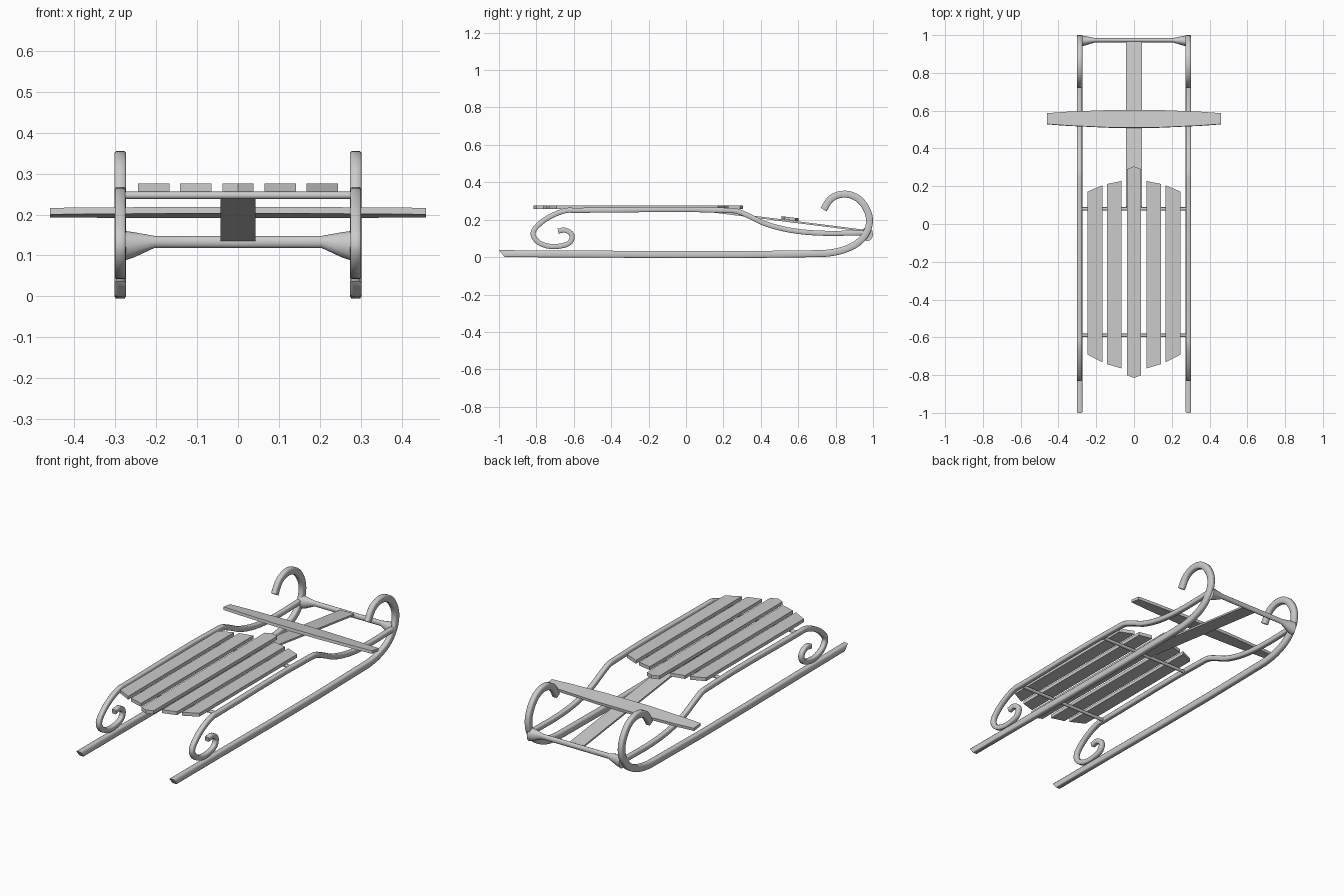
import bpy, bmesh, math
from mathutils import Vector, Matrix
from mathutils.geometry import interpolate_bezier

if "Cube" in bpy.data.objects:
    bpy.data.objects.remove(bpy.data.objects["Cube"])


def finish(name, bm, smooth=None):
    bmesh.ops.recalc_face_normals(bm, faces=bm.faces)
    me = bpy.data.meshes.new(name)
    bm.to_mesh(me)
    bm.free()
    ob = bpy.data.objects.new(name, me)
    bpy.context.collection.objects.link(ob)
    if smooth:
        bpy.ops.object.select_all(action='DESELECT')
        ob.select_set(True)
        bpy.context.view_layer.objects.active = ob
        bpy.ops.object.shade_smooth_by_angle(angle=math.radians(smooth))
    return ob


def skin(bm, rings):
    """Join vertex rings into a capped tube."""
    loops = [[bm.verts.new(p) for p in r] for r in rings]
    n = len(loops[0])
    for a, b in zip(loops, loops[1:]):
        for i in range(n):
            j = (i + 1) % n
            bm.faces.new((a[i], a[j], b[j], b[i]))
    bm.faces.new(loops[0][::-1])
    bm.faces.new(loops[-1])


def smooth_path(pts, steps=4):
    """Bezier through (y, z) points, with tangents that do not overshoot."""
    p = [Vector((0, y, z)) for y, z in pts]
    d = [(b - a).normalized() for a, b in zip(p, p[1:])]
    t = [d[0]] + [(a + b).normalized() for a, b in zip(d, d[1:])] + [d[-1]]
    out = [p[0]]
    for i in range(len(p) - 1):
        h = (p[i + 1] - p[i]).length / 3
        out += interpolate_bezier(p[i], p[i] + t[i] * h, p[i + 1] - t[i + 1] * h,
                                  p[i + 1], steps + 1)[1:]
    return out


def bent_bar(name, x, pts, hx, hz, slant=0.0):
    """Bar of box section, softly cornered, swept along a path in the YZ plane."""
    path = smooth_path(pts)
    c = 0.72
    section = [(1, c), (c, 1), (-c, 1), (-1, c), (-1, -c), (-c, -1), (c, -1), (1, -c)]
    rings = []
    for i, p in enumerate(path):
        t = (path[min(i + 1, len(path) - 1)] - path[max(i - 1, 0)]).normalized()
        n = Vector((0, -t.z, t.y))
        back = slant if i == 0 else 0
        rings.append([p + Vector((x + u * hx, -v * back, 0)) + n * (v * hz)
                      for u, v in section])
    bm = bmesh.new()
    skin(bm, rings)
    return finish(name, bm, 60)


def board(name, outline, z0, z1):
    bm = bmesh.new()
    skin(bm, [[(x, y, z) for x, y in outline] for z in (z0, z1)])
    return finish(name, bm)


def cross_bar(name, stations, sides=12):
    """Bar along x; each station is (x, y, z, radius_y, radius_z)."""
    bm = bmesh.new()
    ang = [2 * math.pi * i / sides for i in range(sides)]
    skin(bm, [[(x, y + ry * math.cos(a), z + rz * math.sin(a)) for a in ang]
              for x, y, z, ry, rz in stations])
    return finish(name, bm, 40)


# Runners with front curls, and upper rails with rear scrolls
runner = [(-0.985, 0.0185), (0.70, 0.0185), (0.755, 0.021), (0.837, 0.037), (0.917, 0.075),
          (0.965, 0.131), (0.981, 0.193), (0.968, 0.251), (0.92, 0.313),
          (0.85, 0.337), (0.778, 0.315), (0.735, 0.254)]
rail = [(-0.684, 0.139), (-0.647, 0.144), (-0.61, 0.118), (-0.62, 0.08),
        (-0.674, 0.059), (-0.743, 0.06), (-0.797, 0.086), (-0.818, 0.128),
        (-0.78, 0.18), (-0.71, 0.225), (-0.636, 0.25), (-0.60, 0.25), (0.22, 0.25),
        (0.27, 0.246), (0.342, 0.217), (0.42, 0.18), (0.556, 0.144),
        (0.717, 0.128), (0.95, 0.13)]
for side, x in (("left", -0.288), ("right", 0.288)):
    bent_bar(side + "_runner", x, runner, 0.0145, 0.0185, slant=0.015)
    bent_bar(side + "_rail", x, rail, 0.013, 0.0135)

# Round bars under the seat
for name, y in (("front_seat_bar", 0.08), ("rear_seat_bar", -0.59)):
    cross_bar(name, [(s * 0.285, y, 0.247, 0.009, 0.009) for s in (-1, 1)])

# Front bar with flared ends
half = [(0.285, 0.969, 0.123, 0.031, 0.038), (0.255, 0.97, 0.126, 0.024, 0.031),
        (0.205, 0.973, 0.133, 0.011, 0.015)]
cross_bar("front_bar", [(-x, *r) for x, *r in half] + half[::-1])

# Seat slats with angled ends
board("middle_slat", [(-0.038, -0.80), (0, -0.815), (0.038, -0.80),
                      (0.038, 0.29), (0, 0.305), (-0.038, 0.29)], 0.257, 0.276)
slats = (("inner", 0.065, 0.142, -0.765, -0.742, 0.228, 0.212),
         ("outer", 0.167, 0.245, -0.732, -0.692, 0.205, 0.172))
for side, s in (("left", -1), ("right", 1)):
    for name, xa, xb, ra, rb, fa, fb in slats:
        board(f"{side}_{name}_slat", [(s * xa, ra), (s * xb, rb), (s * xb, fb), (s * xa, fa)],
              0.257, 0.276)

# Sloping centre plank, from the front bar up to the seat
slope = -math.atan(0.126)
plank = board("centre_plank", [(-0.043, -0.44), (0.043, -0.44), (0.043, 0.44), (-0.043, 0.44)],
              -0.005, 0.005)
plank.location = (0, 0.528, 0.195)
plank.rotation_euler.x = slope

# Tapered steering board
steer = [(0.46, -0.028), (0.46, 0.03), (0.35, 0.038), (0.13, 0.047)]
steer += [(-x, y) for x, y in steer[::-1]]
steer += [(-0.35, -0.036), (-0.13, -0.046), (0.13, -0.046), (0.35, -0.036)]
bar = board("steering_board", steer, -0.008, 0.008)
bar.location = (0, 0.556, 0.205)
bar.rotation_euler.x = slope
